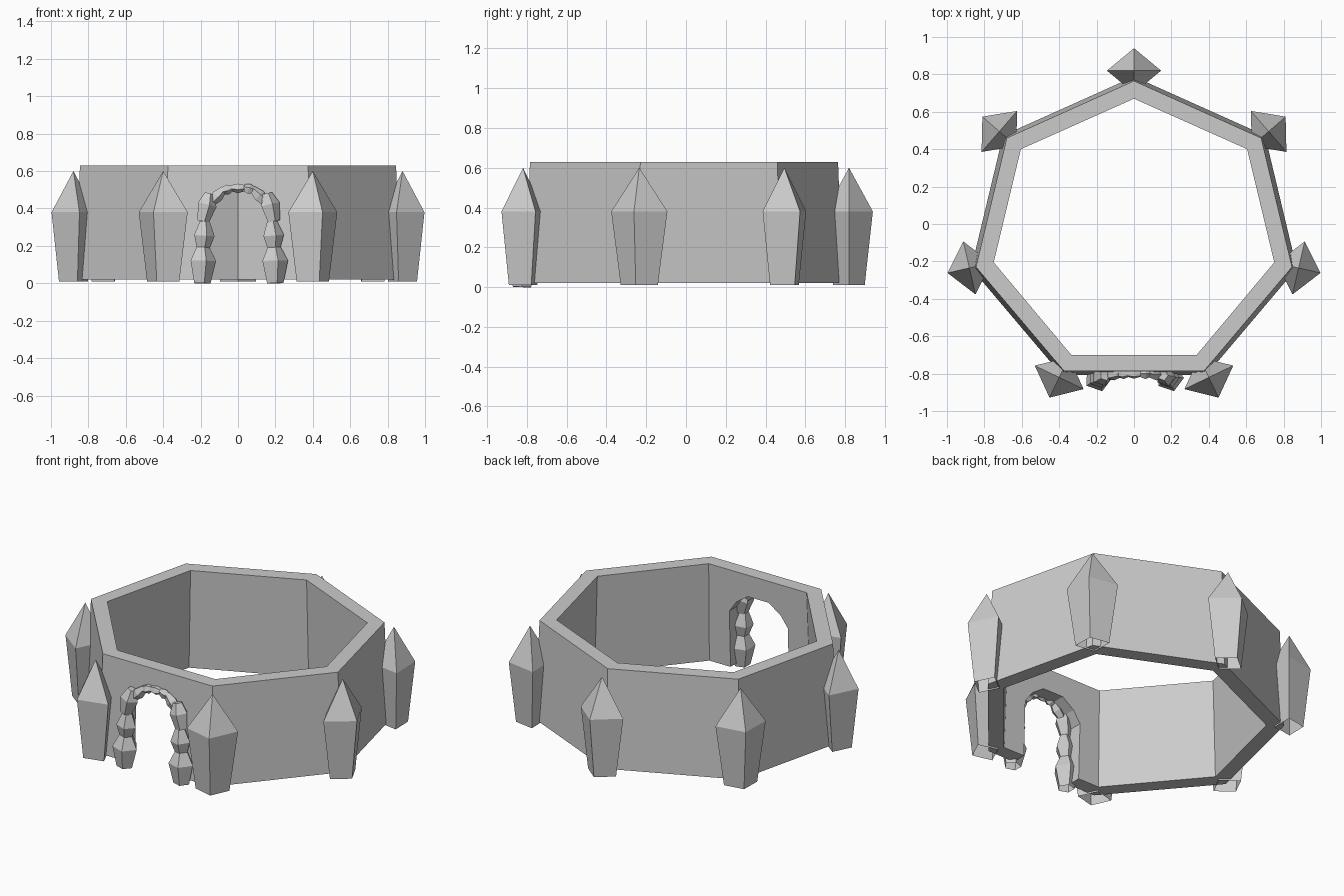
import bpy, bmesh, math
from mathutils import Vector

if "Cube" in bpy.data.objects:
    bpy.data.objects.remove(bpy.data.objects["Cube"])


def make(name, bm):
    bmesh.ops.recalc_face_normals(bm, faces=bm.faces)
    me = bpy.data.meshes.new(name)
    bm.to_mesh(me)
    bm.free()
    ob = bpy.data.objects.new(name, me)
    bpy.context.collection.objects.link(ob)
    return ob


def bridge(bm, a, b):
    n = len(a)
    for i in range(n):
        bm.faces.new((a[i], a[(i + 1) % n], b[(i + 1) % n], b[i]))


def mirror_pts(half):
    # half runs from the back point round the right side to the front
    return half + [(-x, y) for x, y in reversed(half[1:])]


# seven-sided wall ring, slightly wider at its foot
outer = mirror_pts([(0, 0.765), (0.68, 0.46), (0.845, -0.23), (0.375, -0.785)])
inner = mirror_pts([(0, 0.67), (0.605, 0.40), (0.75, -0.205), (0.335, -0.70)])
bm = bmesh.new()
loops = []
for pts, z, s in ((outer, 0.02, 1.03), (outer, 0.63, 1), (inner, 0.63, 1), (inner, 0.02, 1.03)):
    loops.append([bm.verts.new((x * s, y * s, z)) for x, y in pts])
for i in range(4):
    bridge(bm, loops[i], loops[(i + 1) % 4])
wall = make("wall", bm)

# arched doorway cut through the front wall
arch = [(0.2, -0.1), (0.2, 0.37), (0.15, 0.44), (0.07, 0.495)]
arch += [(-x, z) for x, z in reversed(arch)]
bm = bmesh.new()
ends = [[bm.verts.new((x, y, z)) for x, z in arch] for y in (-1.0, -0.55)]
bridge(bm, *ends)
for e in ends:
    bm.faces.new(e)
cutter = make("doorway_cutter", bm)
mod = wall.modifiers.new("doorway", "BOOLEAN")
mod.operation = "DIFFERENCE"
mod.solver = "EXACT"
mod.object = cutter
bpy.context.view_layer.update()
dg = bpy.context.evaluated_depsgraph_get()
cut_mesh = bpy.data.meshes.new_from_object(wall.evaluated_get(dg))
wall.modifiers.clear()
wall.data = cut_mesh
bpy.data.objects.remove(cutter)


# pointed four-sided corner posts, open underneath
def post(name, x, y, deg):
    a = math.radians(deg)
    rad = Vector((math.cos(a), math.sin(a), 0))
    tan = Vector((-rad.y, rad.x, 0))
    c = Vector((x, y, 0))
    bm = bmesh.new()
    rings = []
    for z, s in ((0.01, 0.66), (0.38, 1)):
        rings.append([bm.verts.new(c + d * s + Vector((0, 0, z)))
                      for d in (rad * 0.12, tan * 0.145, -rad * 0.12, -tan * 0.145)])
    bridge(bm, *rings)
    tip = bm.verts.new((x, y, 0.6))
    for i in range(4):
        bm.faces.new((rings[1][i], rings[1][(i + 1) % 4], tip))
    make(name, bm)


post("post_back", 0, 0.82, 90)
for side, s in (("right", 1), ("left", -1)):
    for part, x, y, deg in (("rear", 0.72, 0.495, 41), ("middle", 0.88, -0.235, -12.9),
                            ("front", 0.40, -0.82, -64.3)):
        post(f"post_{part}_{side}", s * x, y, deg if s > 0 else 180 - deg)


# faceted stones, fat in the middle, strung around the doorway
def stone(name, a, b, mid, r, r0, r1):
    a, b = Vector(a), Vector(b)
    d = (b - a).normalized()
    v = Vector((0, -1, 0))
    v = (v - d * v.dot(d)).normalized()
    u = d.cross(v)
    bm = bmesh.new()
    rings = []
    for t, q in ((0, r0), (mid, r), (1, r1)):
        c = a.lerp(b, t)
        rings.append([bm.verts.new(c + (u * math.sin(k) + v * math.cos(k)) * q)
                      for k in [math.tau * i / 5 + 0.3 for i in range(5)]])
    bridge(bm, rings[0], rings[1])
    bridge(bm, rings[1], rings[2])
    bm.faces.new(rings[2])
    make(name, bm)


chain = [  # start, end, middle position, middle / start / end radius
    ((0.195, -0.825, 0.0), (0.19, -0.82, 0.2), 0.6, 0.075, 0.048, 0.035),
    ((0.19, -0.82, 0.18), (0.18, -0.82, 0.33), 0.5, 0.06, 0.035, 0.03),
    ((0.19, -0.82, 0.33), (0.155, -0.81, 0.48), 0.6, 0.055, 0.035, 0.028),
    ((0.15, -0.805, 0.43), (0.075, -0.80, 0.505), 0.5, 0.035, 0.025, 0.02),
    ((0.085, -0.80, 0.495), (0.03, -0.80, 0.512), 0.5, 0.03, 0.02, 0.018),
]
for side, s in (("right", 1), ("left", -1)):
    for i, (a, b, m, r, r0, r1) in enumerate(chain):
        stone(f"arch_stone_{side}_{i + 1}", (s * a[0], *a[1:]), (s * b[0], *b[1:]), m, r, r0, r1)
stone("arch_keystone", (-0.035, -0.80, 0.51), (0.035, -0.80, 0.51), 0.5, 0.028, 0.018, 0.018)
